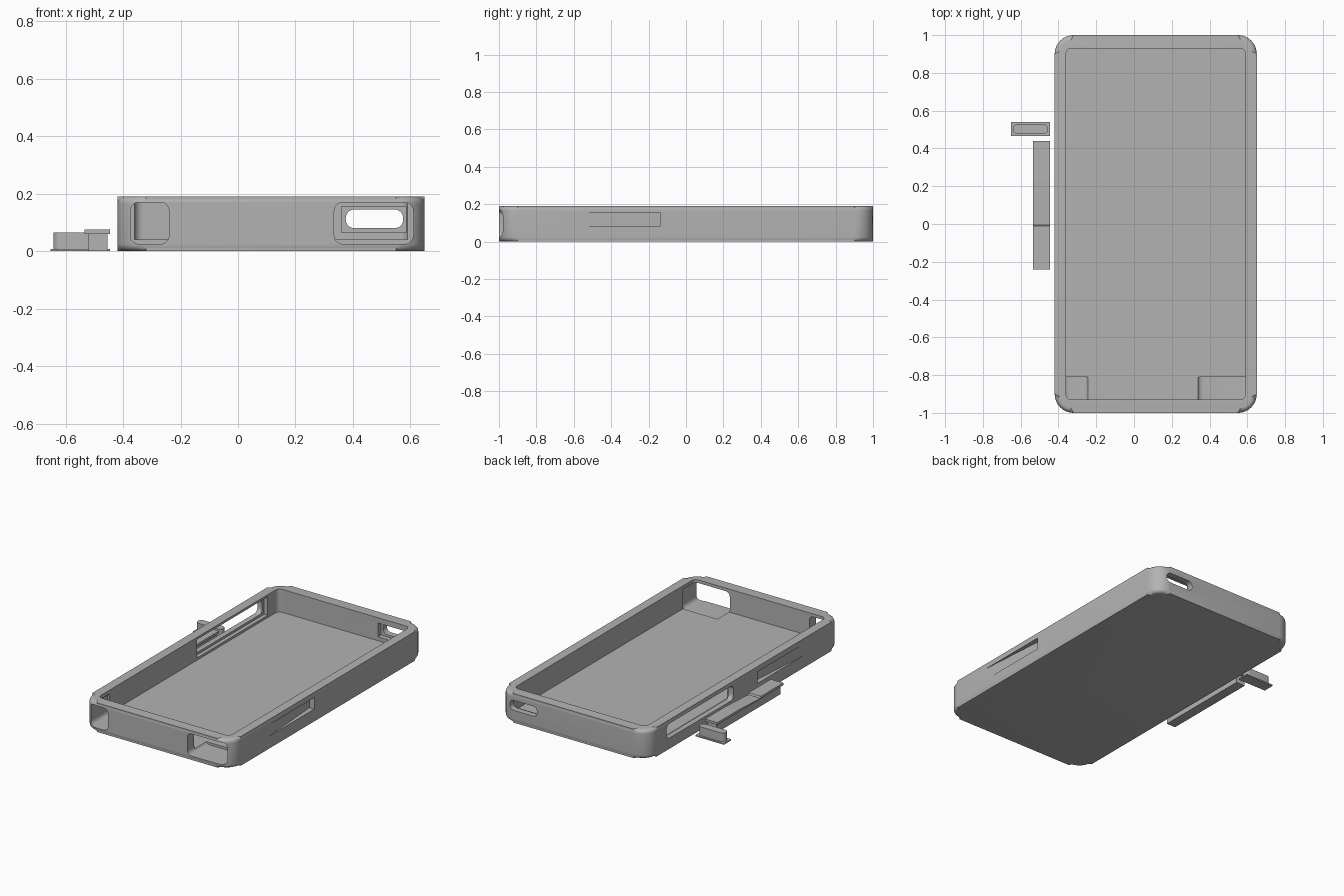
import bpy, bmesh
from math import cos, sin, pi

old = bpy.data.objects.get("Cube")
if old:
    bpy.data.objects.remove(old, do_unlink=True)

grey = bpy.data.materials.new("soft grey plastic")
grey.use_nodes = True
COLOUR = (0.45, 0.45, 0.45, 1)
grey.diffuse_color = COLOUR
grey.node_tree.nodes["Principled BSDF"].inputs["Base Color"].default_value = COLOUR


def finish(name, bm):
    """Turn a bmesh into an object with the shared material."""
    bmesh.ops.recalc_face_normals(bm, faces=bm.faces)
    mesh = bpy.data.meshes.new(name)
    bm.to_mesh(mesh)
    bm.free()
    mesh.materials.append(grey)
    ob = bpy.data.objects.new(name, mesh)
    bpy.context.collection.objects.link(ob)
    return ob


def rounded_rect(u0, u1, v0, v1, r, steps=8):
    """Outline of a rectangle with rounded corners."""
    if r == 0:
        return [(u0, v0), (u1, v0), (u1, v1), (u0, v1)]
    centres = [(u1 - r, v1 - r), (u0 + r, v1 - r), (u0 + r, v0 + r), (u1 - r, v0 + r)]
    return [(cu + r * cos((q + i / steps) * pi / 2), cv + r * sin((q + i / steps) * pi / 2))
            for q, (cu, cv) in enumerate(centres) for i in range(steps + 1)]


PLACE = {"x": lambda u, v, w: (w, u, v),
         "y": lambda u, v, w: (u, w, v),
         "z": lambda u, v, w: (u, v, w)}


def prism(name, axis, outline, lo, hi, fillet=0):
    """Extrude an outline along an axis, with optional filleted end edges."""
    bm = bmesh.new()
    rings = [[bm.verts.new(PLACE[axis](u, v, w)) for u, v in outline] for w in (lo, hi)]
    caps = [bm.faces.new(ring) for ring in rings]
    n = len(outline)
    for i in range(n):
        j = (i + 1) % n
        bm.faces.new((rings[0][i], rings[0][j], rings[1][j], rings[1][i]))
    if fillet:
        edges = list({e for f in caps for e in f.edges})
        bmesh.ops.bevel(bm, geom=edges, offset=fillet, segments=6, profile=0.5, affect="EDGES")
    return finish(name, bm)


def cut(target, cutter):
    """Subtract a cutter and remove it."""
    mod = target.modifiers.new("cut", "BOOLEAN")
    mod.operation = "DIFFERENCE"
    mod.solver = "EXACT"
    mod.object = cutter
    bpy.context.view_layer.objects.active = target
    bpy.ops.object.modifier_apply(modifier=mod.name)
    bpy.data.objects.remove(cutter, do_unlink=True)


def smooth(ob):
    bpy.ops.object.select_all(action="DESELECT")
    ob.select_set(True)
    bpy.context.view_layer.objects.active = ob
    bpy.ops.object.shade_smooth_by_angle(angle=0.6)


# Case shell with filleted outside edges
MID, HALF = 0.115, 0.535
case = prism("case_shell", "z", rounded_rect(MID - HALF, MID + HALF, -1, 1, 0.1), 0, 0.19, 0.025)
cut(case, prism("cavity", "z", rounded_rect(-0.36, 0.59, -0.93, 0.93, 0.03), 0.04, 0.3))

# Front openings that also notch the floor
for x0, x1 in ((-0.375, -0.24), (0.335, 0.61)):
    cut(case, prism("front_opening", "y", rounded_rect(x0, x1, 0.025, 0.17, 0.03), -1.1, -0.81))

# Back slot with a shallow inner recess
cut(case, prism("back_slot", "y", rounded_rect(0.375, 0.575, 0.08, 0.145, 0.03), 0.85, 1.1))
cut(case, prism("back_recess", "y", rounded_rect(0.36, 0.585, 0.065, 0.155, 0), 0.85, 0.96))

# Button slot in the right wall, with its inner recess
cut(case, prism("button_slot", "x", rounded_rect(0.11, 0.80, 0.07, 0.165, 0.03), -0.5, -0.3))
cut(case, prism("button_recess", "x", rounded_rect(0.09, 0.82, 0.055, 0.175, 0), -0.385, -0.3))

# Tapered finger grooves on both sides
for side in (-1, 1):
    face = MID + side * HALF
    wedge = [(face, -0.63), (face - side * 0.035, -0.14),
             (face + side * 0.05, -0.14), (face + side * 0.05, -0.63)]
    cut(case, prism("side_groove", "z", wedge, 0.08, 0.155))
smooth(case)

# Loose long button: narrow stem under a wider cap with a sloped middle
prism("long_button_stem", "z", rounded_rect(-0.52, -0.455, -0.23, 0.43, 0), 0, 0.062)
cap = [(-0.24, 0.06), (0.44, 0.06), (0.44, 0.075), (0.23, 0.075),
       (-0.005, 0.064), (-0.01, 0.075), (-0.24, 0.075)]
prism("long_button_cap", "x", cap, -0.535, -0.445)

# Loose short button: stadium body on a thin flange
prism("short_button_flange", "z", rounded_rect(-0.652, -0.445, 0.465, 0.54, 0), 0, 0.008)
smooth(prism("short_button_body", "z", rounded_rect(-0.642, -0.455, 0.477, 0.528, 0.025), 0.004, 0.065))
